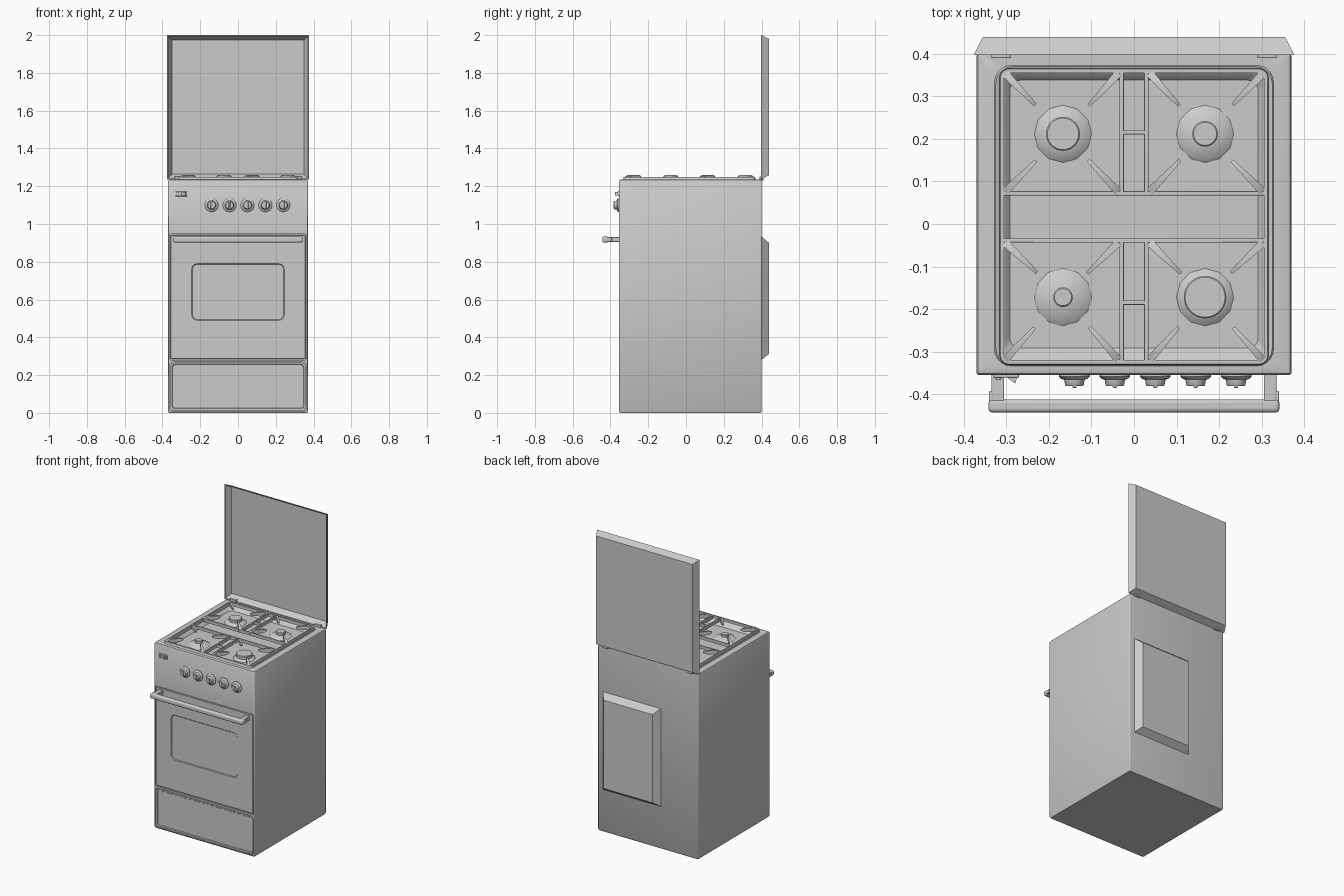
import bpy, bmesh, math

if "Cube" in bpy.data.objects:
    bpy.data.objects.remove(bpy.data.objects["Cube"])


def rrect(a0, a1, b0, b1, r=0.0, n=5):
    """Rounded rectangle as a list of 2D points (four points when r is 0)."""
    if r == 0:
        return [(a0, b0), (a1, b0), (a1, b1), (a0, b1)]
    pts = []
    for cx, cy, start in ((a1 - r, b1 - r, 0), (a0 + r, b1 - r, 90),
                          (a0 + r, b0 + r, 180), (a1 - r, b0 + r, 270)):
        for i in range(n + 1):
            t = math.radians(start + 90 * i / n)
            pts.append((cx + r * math.cos(t), cy + r * math.sin(t)))
    return pts


def circle(cx, cy, r, n=24):
    return [(cx + r * math.cos(2 * math.pi * i / n), cy + r * math.sin(2 * math.pi * i / n)) for i in range(n)]


def loft(name, sections, axis='z', ring=False):
    """Skin equal-sized 2D outlines placed at heights along an axis."""
    place = {'x': lambda p, h: (h, p[0], p[1]),
             'y': lambda p, h: (p[0], h, p[1]),
             'z': lambda p, h: (p[0], p[1], h)}[axis]
    bm = bmesh.new()
    rows = [[bm.verts.new(place(p, h)) for p in pts] for pts, h in sections]
    pairs = list(zip(rows, rows[1:]))
    if ring:
        pairs.append((rows[-1], rows[0]))
    else:
        bm.faces.new(rows[0])
        bm.faces.new(rows[-1])
    for lo, hi in pairs:
        for i in range(len(lo)):
            j = (i + 1) % len(lo)
            bm.faces.new((lo[i], lo[j], hi[j], hi[i]))
    bmesh.ops.recalc_face_normals(bm, faces=bm.faces)
    mesh = bpy.data.meshes.new(name)
    bm.to_mesh(mesh)
    bm.free()
    ob = bpy.data.objects.new(name, mesh)
    bpy.context.collection.objects.link(ob)
    return ob


def box(name, x0, x1, y0, y1, z0, z1, bevel=0.0, seg=2):
    ob = loft(name, [(rrect(x0, x1, y0, y1), z0), (rrect(x0, x1, y0, y1), z1)])
    if bevel:
        m = ob.modifiers.new("bevel", 'BEVEL')
        m.width, m.segments = bevel, seg
    return ob


FRONT, BACK, TOP = -0.355, 0.40, 1.235

# Cabinet with rounded top edge and sunken hob pan
cabinet = loft("cabinet", [
    (rrect(-.365, .365, -.35, .395, .006), 0),
    (rrect(-.37, .37, FRONT, BACK, .006), .01),
    (rrect(-.37, .37, FRONT, BACK, .006), TOP - .008),
    (rrect(-.367, .367, -.352, BACK, .006), TOP - .002),
    (rrect(-.362, .362, -.347, BACK, .006), TOP),
    (rrect(-.328, .328, -.334, .373, .04), TOP),
    (rrect(-.325, .325, -.331, .370, .04), TOP + .005),
    (rrect(-.318, .318, -.326, .364, .035), TOP + .003),
    (rrect(-.292, .292, -.292, .338, .025), 1.205)])

# Shallow front pockets that leave a gap around door and drawer
for x, z0, z1, r in ((.363, .281, .947, .008), (.363, .008, .270, .026)):
    cutter = loft("pocket_cutter", [(rrect(-x, x, z0, z1, r), FRONT - .05),
                                    (rrect(-x, x, z0, z1, r), FRONT + .012)], 'y')
    cutter.hide_render = True
    m = cabinet.modifiers.new("pocket", 'BOOLEAN')
    m.operation, m.solver, m.object = 'DIFFERENCE', 'EXACT', cutter
    bpy.context.view_layer.objects.active = cabinet
    bpy.ops.object.modifier_apply(modifier=m.name)
    bpy.data.objects.remove(cutter)

# Oven door with a slightly sunken window
loft("oven_door", [
    (rrect(-.358, .358, .286, .942, .008), FRONT + .013),
    (rrect(-.358, .358, .286, .942, .008), FRONT + .002),
    (rrect(-.356, .356, .288, .940, .008), FRONT),
    (rrect(-.245, .245, .49, .79, .03), FRONT),
    (rrect(-.241, .241, .494, .786, .027), FRONT + .004)], 'y')

# Storage drawer with raised border
loft("storage_drawer", [
    (rrect(-.359, .359, .012, .266, .023), FRONT + .013),
    (rrect(-.359, .359, .012, .266, .023), FRONT),
    (rrect(-.349, .349, .022, .258, .018), FRONT),
    (rrect(-.346, .346, .025, .255, .016), FRONT + .004)], 'y')

# Door handle
box("handle_bar", -.342, .342, -.443, -.412, .902, .934, .009, 3)
for s, side in ((-1, "left"), (1, "right")):
    a, b = sorted((s * .305, s * .335))
    box(f"handle_bracket_{side}", a, b, -.425, -.343, .905, .931, .003)
    a, b = sorted((s * .316, s * .341))
    box(f"handle_cap_{side}", a, b, -.42, -.392, .906, .930, .003)

# Control knobs
for i in range(5):
    x, z = -.14 + .095 * i, 1.10
    loft(f"knob_{i + 1}", [(circle(x, z, r), y) for r, y in (
        (.036, FRONT + .002), (.036, -.359), (.031, -.364), (.024, -.366),
        (.022, -.378), (.020, -.381))], 'y')
    box(f"knob_grip_{i + 1}", x - .005, x + .005, -.385, -.375, z - .018, z + .018, .002)

# Ignition switch: frame and tilted rocker
box("switch_frame", -.332, -.270, -.361, FRONT + .002, 1.146, 1.174, .002)
box("switch_button", -.326, -.312, -.366, -.356, 1.151, 1.169, .002)
loft("switch_rocker", [([(-.304, -.357), (-.274, -.357), (-.279, -.375)][:3], 1.151),
                       ([(-.304, -.357), (-.274, -.357), (-.279, -.375)][:3], 1.169)])

# Open lid: hollow tray facing forwards
loft("lid", [
    (rrect(-.350, .350, 1.264, 1.975), .434),
    (rrect(-.371, .371, 1.241, 1.994), .397),
    (rrect(-.377, .377, 1.235, 2.0), .397),
    (rrect(-.355, .355, 1.259, 1.98), .44)], 'y')
for s, side in ((-1, "left"), (1, "right")):
    a, b = sorted((s * .29, s * .335))
    box(f"lid_hinge_{side}", a, b, .390, .410, TOP - .005, 1.252, .002)

# Bevelled box on the back panel
loft("rear_cover", [(rrect(-.097, .335, .28, .935), BACK - .002),
                    (rrect(-.06, .30, .312, .90), .44)], 'y')

# Pan support grate: outer ring and cross bars
Z0, Z1 = 1.228, 1.249
outer = rrect(-.316, .316, -.331, .366, .022)
inner = rrect(-.306, .306, -.320, .355, .012)
loft("grate_frame", [(outer, Z0), (outer, Z1 - .004), (rrect(-.314, .314, -.329, .364, .02), Z1),
                     (inner, Z1), (inner, Z0)], ring=True)
for i, y in enumerate((.072, -.039)):
    box(f"grate_bar_{i + 1}", -.31, .31, y - .005, y + .005, Z0, Z1, .002)
for row, (y0, y1, mid) in (("back", (.072, .36, .215)), ("front", (-.325, -.039, -.185))):
    box(f"grate_tie_{row}", -.029, .029, mid - .005, mid + .005, Z0, Z1, .002)
    for s, side in ((-1, "left"), (1, "right")):
        box(f"grate_rail_{row}_{side}", s * .029 - .005, s * .029 + .005, y0, y1, Z0, Z1, .002)

# Burners with their diagonal grate fingers
for name, sx, cy, y0, y1, cap in (("back_left", -1, .212, .075, .355, .040),
                                  ("back_right", 1, .212, .075, .355, .030),
                                  ("front_left", -1, -.172, -.320, -.043, .023),
                                  ("front_right", 1, -.172, -.320, -.043, .050)):
    cx = sx * .167
    loft(f"burner_base_{name}", [(circle(cx, cy, .070, 12), 1.203),
                                 (circle(cx, cy, .060, 12), 1.211),
                                 (circle(cx, cy, cap * .85, 12), 1.222)])
    loft(f"burner_cap_{name}", [(circle(cx, cy, cap, 32), 1.215),
                                (circle(cx, cy, cap, 32), 1.234),
                                (circle(cx, cy, cap - .003, 32), 1.237)])
    for i, (px, py) in enumerate(((sx * .036, y0), (sx * .304, y0), (sx * .304, y1), (sx * .036, y1))):
        finger = loft(f"grate_finger_{name}_{i + 1}", [
            (rrect(-w, w, b, t), d) for d, w, b, t in (
                (-.004, .010, Z0, 1.246), (.022, .0085, 1.232, 1.260),
                (.088, .005, 1.238, 1.260), (.104, .004, 1.246, 1.254))], 'x')
        finger.location = (px, py, 0)
        finger.rotation_euler.z = math.atan2(cy - py, cx - px)

# Smooth rounded parts, keep hard edges
bpy.ops.object.select_all(action='SELECT')
bpy.context.view_layer.objects.active = cabinet
bpy.ops.object.shade_smooth_by_angle(angle=math.radians(35))
